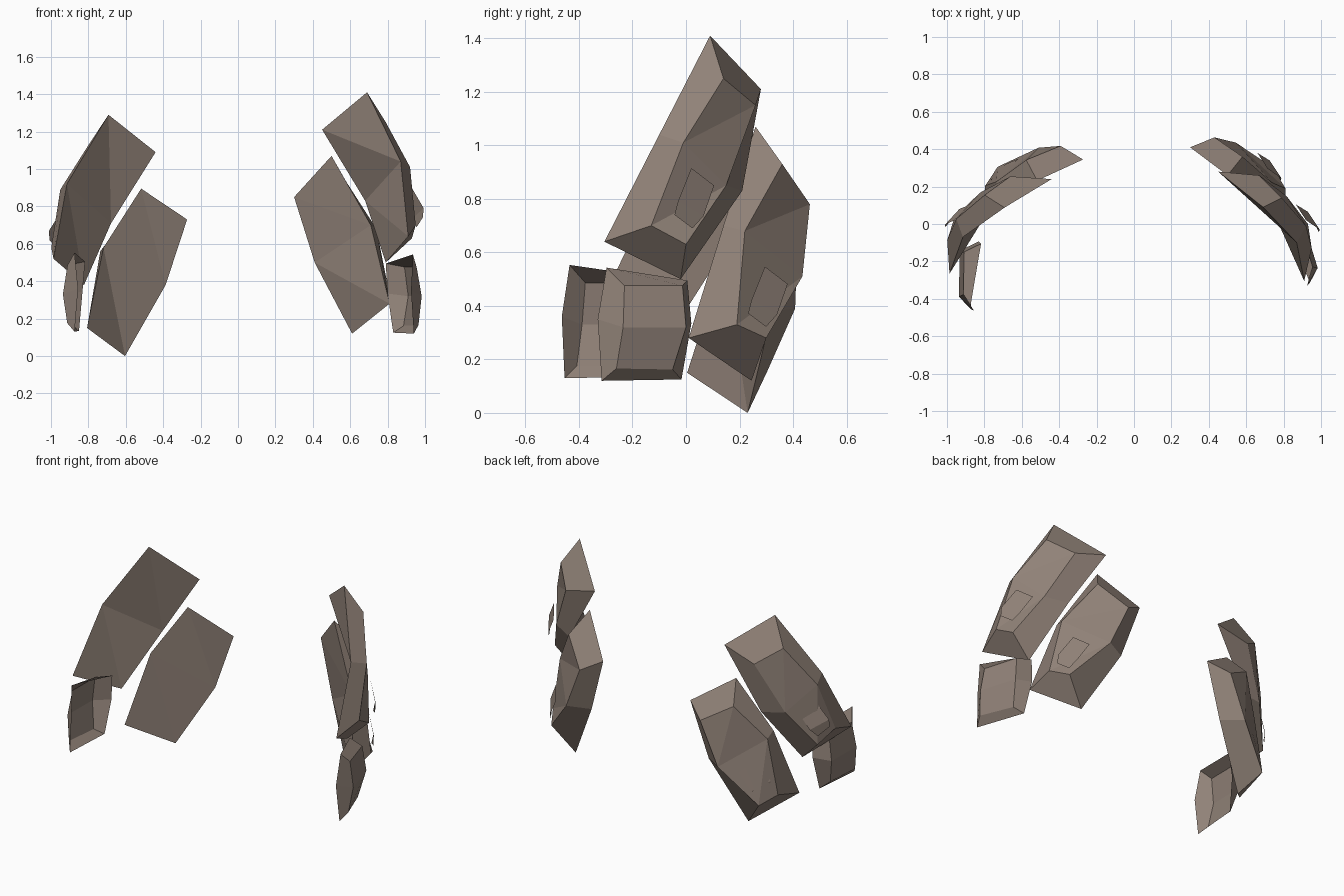
import bpy, bmesh, math
from mathutils import Matrix, Vector

if "Cube" in bpy.data.objects:
    bpy.data.objects.remove(bpy.data.objects["Cube"])

mat = bpy.data.materials.new("taupe brown")
mat.diffuse_color = (0.28, 0.222, 0.186, 1)
mat.use_nodes = True
mat.node_tree.nodes["Principled BSDF"].inputs["Base Color"].default_value = mat.diffuse_color


def build(name, verts, faces, xform):
    """Make a flat-shaded mesh from a few corners, placed by a matrix."""
    bm = bmesh.new()
    vs = [bm.verts.new(v) for v in verts]
    for f in faces:
        bm.faces.new([vs[i] for i in f])
    bmesh.ops.recalc_face_normals(bm, faces=bm.faces)
    bmesh.ops.transform(bm, matrix=xform, verts=bm.verts)
    if xform.determinant() < 0:
        bmesh.ops.reverse_faces(bm, faces=bm.faces)
    me = bpy.data.meshes.new(name)
    bm.to_mesh(me)
    bm.free()
    me.materials.append(mat)
    ob = bpy.data.objects.new(name, me)
    bpy.context.collection.objects.link(ob)
    return ob


# two ways of folding a six-sided face into triangles
FOLD = {"right": [(0, 1, 5), (1, 2, 5), (2, 4, 5), (2, 3, 4)],
        "left": [(0, 1, 2), (0, 2, 5), (2, 3, 5), (3, 4, 5)]}


def shell(name, rim, raised, xform, side, closed):
    """Six-sided rim, bevel band and raised outer face; optional inner face."""
    faces = [(i, (i + 1) % 6, 6 + (i + 1) % 6, 6 + i) for i in range(6)]
    if closed:
        faces += FOLD[side]
        faces += [tuple(i + 6 for i in f) for f in FOLD[side]]
    else:
        faces += [(6, 7, 8, 11), (8, 9, 10, 11)]
    return build(name, rim + raised, faces, xform)


def nudge(points, moves):
    """Copy of the points with some of them moved."""
    return [tuple(Vector(p) + Vector(moves.get(i, (0, 0, 0))))
            for i, p in enumerate(points)]


# corner order: top, back top, back middle, bottom, front bottom, front middle
upper_rim = [(.69, .09, 1.41), (.45, .28, 1.21), (.68, .21, .83),
             (.79, -.02, .50), (.91, -.305, .64), (.87, -.10, 1.04)]
upper_raised = [(.79, .14, 1.25), (.67, .26, 1.15), (.815, .15, .85),
                (.93, .0, .63), (.95, -.13, .70), (.92, -.01, 1.01)]
lower_rim = [(.50, .26, 1.07), (.30, .41, .85), (.41, .37, .50),
             (.61, .245, .12), (.81, .01, .28), (.71, .14, .70)]
lower_raised = [(.58, .36, .93), (.43, .463, .78), (.545, .435, .51),
                (.745, .30, .28), (.81, .19, .33), (.74, .22, .68)]
# corner order: front top, back top, back middle, back bottom, front bottom, front middle
block_rim = [(.935, -.297, .543), (.79, .005, .495), (.80, .02, .334),
             (.83, -.017, .125), (.94, -.315, .12), (.925, -.33, .35)]
block_raised = [(.955, -.23, .476), (.89, -.013, .476), (.91, .0, .32),
                (.885, -.05, .162), (.965, -.26, .166), (.982, -.235, .32)]
# bent tab: embedded edge, bend, free end
tab = [(.92, .02, .915), (.865, .105, .85), (.993, -.03, .79),
       (.93, .065, .735), (.988, -.043, .74), (.955, .024, .69)]

# the left side is the right one mirrored, with each group turned and lowered
mirror = Matrix.Scale(-1, 4, Vector((1, 0, 0)))
pivot = Vector((.70, .20, 0))
left_plates = (mirror @ Matrix.Translation(pivot + Vector((0, 0, -.12)))
               @ Matrix.Rotation(math.radians(9), 4, 'Z') @ Matrix.Translation(-pivot))
left_block = (mirror @ Matrix.Translation((.057, .108, .01))
              @ Matrix.Rotation(math.radians(-16), 4, 'Z'))

for side, plates, block in (("right", Matrix(), Matrix()),
                            ("left", left_plates, left_block)):
    left = side == "left"
    rim = nudge(upper_rim, {0: (-.015, 0, 0)} if left else {})
    shell(side + "_upper_plate", rim, upper_raised, plates, side, True)
    # the left lower plate is a little shorter at the top and narrower below
    rim = nudge(lower_rim, {0: (.025, 0, -.055), 4: (-.035, -.02, -.01)} if left else {})
    raised = nudge(lower_raised, {0: (.02, 0, -.04), 4: (-.015, 0, 0)} if left else {})
    shell(side + "_lower_plate", rim, raised, plates, side, True)
    # hollow front block
    shell(side + "_front_block", block_rim, block_raised, block, side, False)
    # bent tabs on both plates
    inward = Vector((-.018, -.02, 0)) if left else Vector()
    for part, shift in (("upper", (0, 0, 0)), ("lower", (-.205, .275, -.368))):
        build(f"{side}_{part}_tab", tab, [(0, 1, 3, 2), (2, 3, 5, 4)],
              plates @ Matrix.Translation(Vector(shift) + inward))
